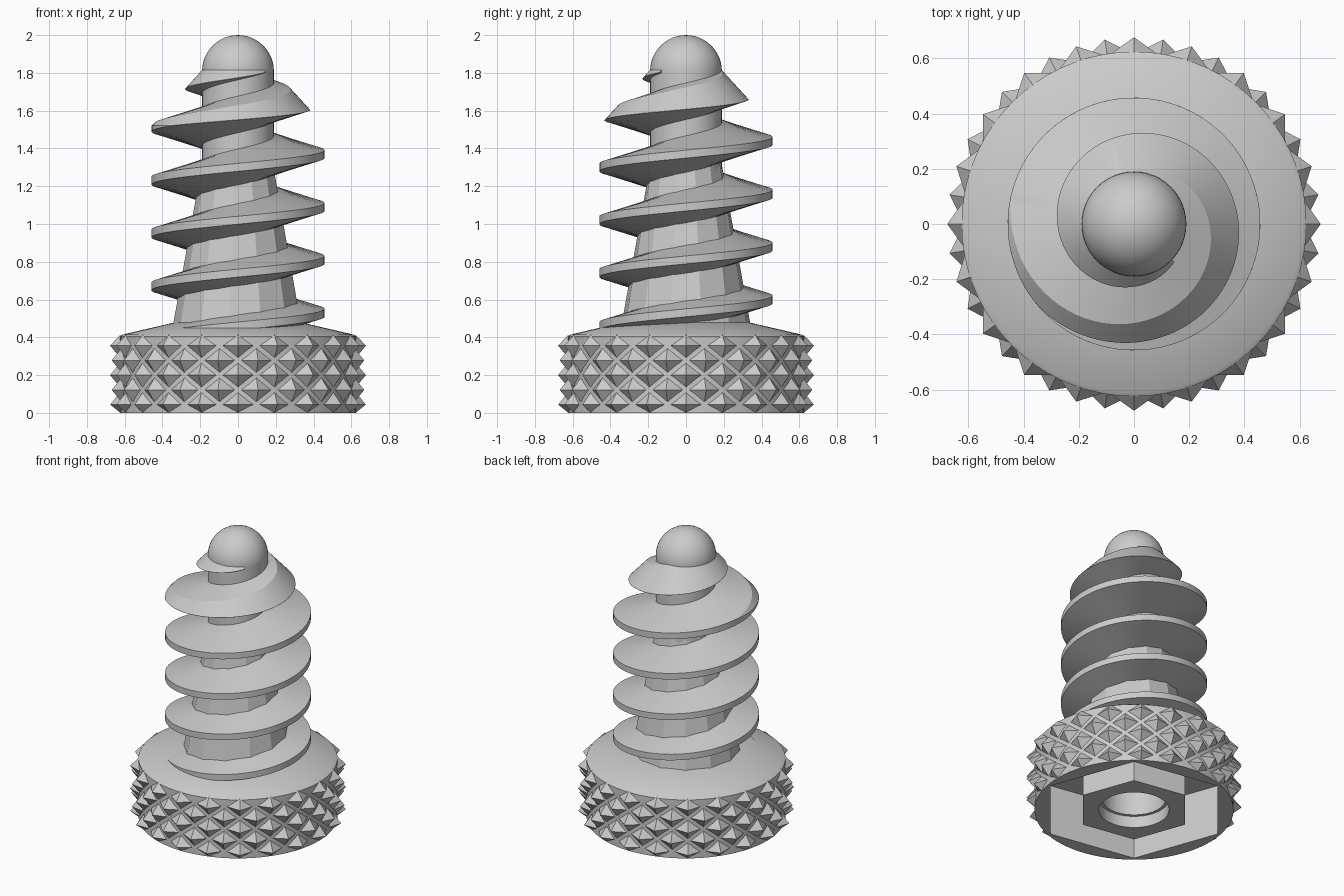
import bpy, bmesh, math
from math import pi, cos, sin, radians

cube = bpy.data.objects.get("Cube")
if cube:
    bpy.data.objects.remove(cube, do_unlink=True)

grey = bpy.data.materials.new("plain_grey")
grey.use_nodes = True
colour = (0.6, 0.6, 0.6, 1)
grey.diffuse_color = colour
grey.node_tree.nodes["Principled BSDF"].inputs["Base Color"].default_value = colour


def finish(name, bm, smooth=None):
    bmesh.ops.recalc_face_normals(bm, faces=bm.faces)
    mesh = bpy.data.meshes.new(name)
    bm.to_mesh(mesh)
    bm.free()
    obj = bpy.data.objects.new(name, mesh)
    bpy.context.collection.objects.link(obj)
    mesh.materials.append(grey)
    if smooth:
        bpy.ops.object.select_all(action='DESELECT')
        obj.select_set(True)
        bpy.context.view_layer.objects.active = obj
        bpy.ops.object.shade_smooth_by_angle(angle=radians(smooth))
    return obj


def polar(r, a, z):
    return (r * cos(a), r * sin(a), z)


def loft(bm, rings):
    """Bridge equal rings of points and cap both ends."""
    rows = [[bm.verts.new(p) for p in ring] for ring in rings]
    n = len(rows[0])
    for low, high in zip(rows, rows[1:]):
        for i in range(n):
            j = (i + 1) % n
            bm.faces.new((low[i], low[j], high[j], high[i]))
    bm.faces.new(rows[0])
    bm.faces.new(rows[-1])


def ring(r, z, sides, start=0.0, hexagon=False):
    points = []
    for i in range(sides):
        a = start + 2 * pi * i / sides
        k = 1.0
        if hexagon:
            k = cos(pi / 6) / cos((a - radians(50)) % (pi / 3) - pi / 6)
        points.append(polar(r * k, a, z))
    return points


# Base: stepped bore in a hexagonal boss, hexagonal channel around it, sloped top
base_profile = [(.20, .28, 0), (.20, .08, 0), (.22, .08, 0), (.22, 0, 0),
                (.37, 0, 1), (.37, .35, 1), (.605, .35, 1), (.605, 0, 1),
                (.625, 0, 0), (.625, .405, 0), (.61, .415, 0), (.33, .48, 0)]
bm = bmesh.new()
loft(bm, [ring(r, z, 72, hexagon=h) for r, z, h in base_profile])
finish("knob_base", bm, 25)

# Knurling: staggered rows of small pyramids
bm = bmesh.new()
count, row_gap = 20, 0.078
for row in range(5):
    zc = 0.2 + (row - 2) * row_gap
    for i in range(count):
        a = 2 * pi * (i + 0.5 * (row % 2)) / count
        half = 0.87 * pi / count
        tip = bm.verts.new(polar(.677, a, zc))
        corners = []
        for da, dz in ((-half, 0), (0, -.067), (half, 0), (0, .067)):
            z = min(max(zc + dz, 0), .415)
            corners.append(bm.verts.new(polar(.622, a + da, z)))
        for k in range(4):
            bm.faces.new((corners[k], corners[(k + 1) % 4], tip))
        bm.faces.new(corners[::-1])
finish("knurling", bm)

# Faceted tapering core
bm = bmesh.new()
loft(bm, [ring(.345, .46, 13, pi), ring(.19, 1.32, 13, pi)])
finish("tapered_core", bm)

# Round upper shaft
bm = bmesh.new()
loft(bm, [ring(.19, 1.1, 48), ring(.19, 1.81, 48)])
finish("upper_shaft", bm, 30)

# Domed tip
bm = bmesh.new()
bmesh.ops.create_uvsphere(bm, u_segments=48, v_segments=24, radius=.19)
bmesh.ops.translate(bm, verts=bm.verts, vec=(0, 0, 1.81))
finish("domed_tip", bm, 40)

# Helical thread, trimmed by a cone near the tip
OUTER, INNER, EDGE, SLOPE = .458, .17, .021, .283
CONE, APEX = 1.1, 2.024


def cone_z(r):
    return APEX - CONE * r


def thread_section(turn):
    zc = .53 + .28 * turn
    low = lambda r: zc - EDGE - SLOPE * (OUTER - r)
    high = lambda r: zc + EDGE + SLOPE * (OUTER - r)
    r_low = (APEX - zc + EDGE + SLOPE * OUTER) / (CONE + SLOPE)
    r_low = max(INNER, min(OUTER, r_low))
    r_high = (APEX - zc - EDGE - SLOPE * OUTER) / (CONE - SLOPE)
    r_high = max(INNER + .001, min(r_low - .001, r_high))
    section = [(INNER, low(INNER)), (r_low, low(r_low)),
               (r_low, max(low(r_low) + .001, min(high(r_low), cone_z(r_low)))),
               (r_high, min(high(r_high), cone_z(r_high))),
               (INNER, min(high(INNER), cone_z(INNER)))]
    return [polar(r, 2 * pi * turn, z) for r, z in section]


bm = bmesh.new()
first, last, steps = -.42, 4.88, 382
loft(bm, [thread_section(first + (last - first) * i / steps) for i in range(steps + 1)])
finish("screw_thread", bm, 30)
